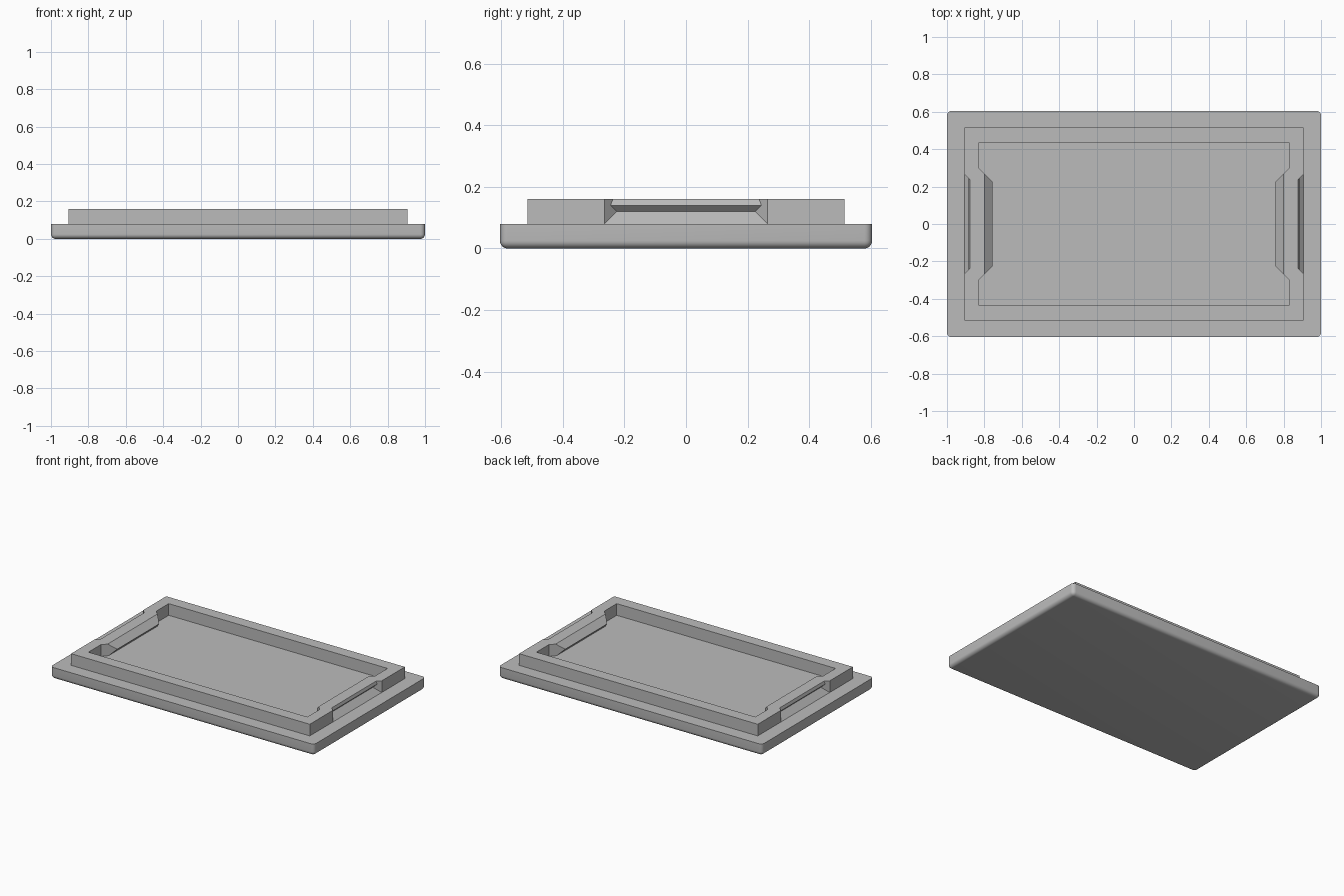
import bpy, bmesh, math

cube = bpy.data.objects.get("Cube")
if cube:
    bpy.data.objects.remove(cube, do_unlink=True)

BASE_TOP, TOP = 0.08, 0.16

grey = bpy.data.materials.new("plain grey")
grey.use_nodes = True
colour = (0.5, 0.5, 0.5, 1)
grey.diffuse_color = colour
grey.node_tree.nodes["Principled BSDF"].inputs["Base Color"].default_value = colour


def finish(name, bm):
    bmesh.ops.recalc_face_normals(bm, faces=bm.faces)
    mesh = bpy.data.meshes.new(name)
    bm.to_mesh(mesh)
    bm.free()
    mesh.materials.append(grey)
    obj = bpy.data.objects.new(name, mesh)
    bpy.context.collection.objects.link(obj)
    return obj


def box(name, half_x, half_y, low, high, round_edges=0):
    bm = bmesh.new()
    bmesh.ops.create_cube(bm, size=2)
    for v in bm.verts:
        v.co = (v.co.x * half_x, v.co.y * half_y, high if v.co.z > 0 else low)
    if round_edges:
        edges = [e for e in bm.edges if min(v.co.z for v in e.verts) == low]
        bmesh.ops.bevel(bm, geom=edges, offset=round_edges, segments=6,
                        profile=0.5, affect='EDGES', clamp_overlap=True)
    return finish(name, bm)


def mitred_bar(name, side, profile, reach):
    """Extrude an x-z profile along y, with both ends cut at 45 degrees."""
    bm = bmesh.new()
    ends = [[bm.verts.new((side * x, s * (x + reach), z)) for x, z in profile]
            for s in (-1, 1)]
    for ring in ends:
        bm.faces.new(ring)
    n = len(profile)
    for i in range(n):
        j = (i + 1) % n
        bm.faces.new((ends[0][i], ends[0][j], ends[1][j], ends[1][i]))
    return finish(name, bm)


def combine(target, tool, operation):
    mod = target.modifiers.new(operation.title(), 'BOOLEAN')
    mod.operation, mod.object, mod.solver = operation, tool, 'EXACT'
    bpy.context.view_layer.objects.active = target
    bpy.ops.object.modifier_apply(modifier=mod.name)
    bpy.data.objects.remove(tool, do_unlink=True)


# Base plate with rounded underside and corners
base = box("base_plate", 1, 0.605, 0, BASE_TOP, 0.025)
bpy.ops.object.select_all(action='DESELECT')
base.select_set(True)
bpy.context.view_layer.objects.active = base
bpy.ops.object.shade_smooth_by_angle(angle=math.radians(35))

# Raised rectangular rim
rim = box("raised_rim", 0.905, 0.515, BASE_TOP, TOP)
combine(rim, box("rim_opening", 0.83, 0.435, 0, 0.3), 'DIFFERENCE')

# Inner grip ridge and outer finger groove on each end
ridge = [(0.85, BASE_TOP), (0.795, BASE_TOP), (0.757, 0.12), (0.8, TOP), (0.85, TOP)]
groove = [(0.95, 0.035), (0.865, 0.12), (0.885, 0.14), (0.871, 0.18), (0.95, 0.18)]
for side in (-1, 1):
    combine(rim, mitred_bar("ridge", side, ridge, -0.53), 'UNION')
    combine(rim, mitred_bar("groove_cutter", side, groove, -0.64), 'DIFFERENCE')
